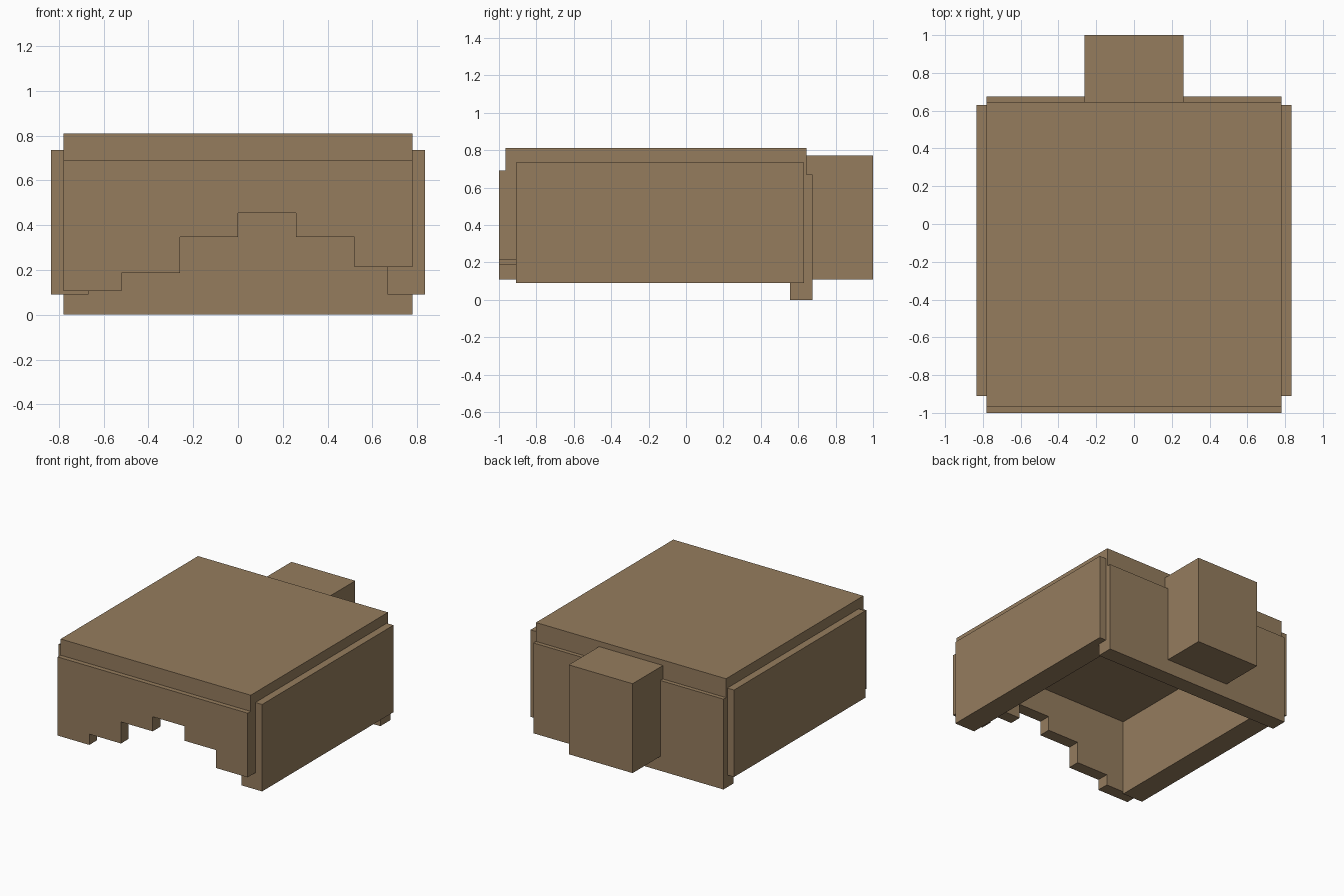
import bpy
import bmesh

cube = bpy.data.objects.get("Cube")
if cube:
    bpy.data.objects.remove(cube, do_unlink=True)

# Single matte brown
brown = bpy.data.materials.new("warm_brown")
brown.use_nodes = True
colour = (0.30, 0.203, 0.111, 1)
brown.diffuse_color = colour
shader = brown.node_tree.nodes["Principled BSDF"]
shader.inputs["Base Color"].default_value = colour
shader.inputs["Roughness"].default_value = 0.9


def extruded(name, outline, y0, y1):
    """Extrude an x-z outline from y0 to y1."""
    bm = bmesh.new()
    face = bm.faces.new([bm.verts.new((x, y0, z)) for x, z in outline])
    result = bmesh.ops.extrude_face_region(bm, geom=[face])
    moved = [v for v in result["geom"] if isinstance(v, bmesh.types.BMVert)]
    bmesh.ops.translate(bm, verts=moved, vec=(0, y1 - y0, 0))
    bmesh.ops.recalc_face_normals(bm, faces=bm.faces)
    mesh = bpy.data.meshes.new(name)
    bm.to_mesh(mesh)
    bm.free()
    mesh.materials.append(brown)
    obj = bpy.data.objects.new(name, mesh)
    bpy.context.collection.objects.link(obj)
    return obj


def box(name, x0, x1, y0, y1, z0, z1):
    return extruded(name, [(x0, z0), (x1, z0), (x1, z1), (x0, z1)], y0, y1)


half = 0.78

# Top slab, and the rear panel that hangs lowest
box("top_slab", -half, half, -0.965, 0.645, 0.66, 0.81)
box("rear_panel", -half, half, 0.555, 0.675, 0, 0.67)

# Thick side panels
for side, sign in (("left", 1), ("right", -1)):
    x0, x1 = sorted((sign * 0.667, sign * 0.835))
    box(side + "_side_panel", x0, x1, -0.91, 0.63, 0.09, 0.735)

# Rear block
box("rear_block", -0.262, 0.262, 0.645, 1, 0.107, 0.77)

# Front panel with a lower edge cut in six equal steps
step_heights = [0.107, 0.187, 0.347, 0.455, 0.347, 0.214]
width = 2 * half / len(step_heights)
outline = [(half, 0.69), (-half, 0.69)]
for i, z in enumerate(step_heights):
    left = -half + i * width
    outline += [(left, z), (left + width, z)]
extruded("stepped_front_panel", outline, -1, -0.91)
